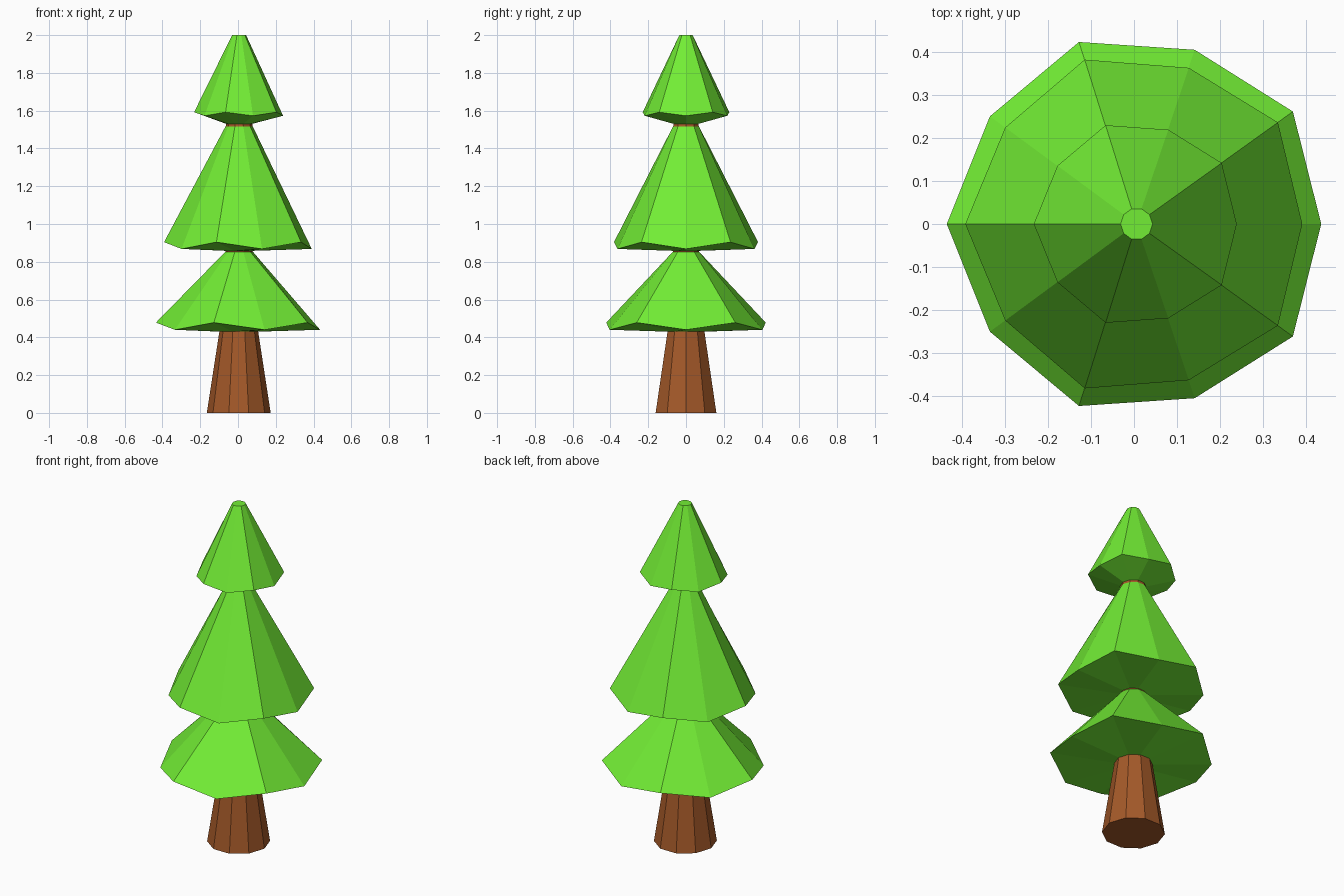
import bpy, bmesh
from math import cos, sin, pi

if "Cube" in bpy.data.objects:
    bpy.data.objects.remove(bpy.data.objects["Cube"])

SIDES = 10


def material(name, color):
    m = bpy.data.materials.new(name)
    m.diffuse_color = (*color, 1)
    m.use_nodes = True
    m.node_tree.nodes["Principled BSDF"].inputs["Base Color"].default_value = m.diffuse_color
    return m


BARK = material("bark", (0.37, 0.10, 0.022))
NEEDLES = material("needles", (0.17, 0.85, 0.035))


def lathe(name, rings, mat):
    """Stack ten-sided rings; each is (even radius, even z, odd radius, odd z, centre x)."""
    bm = bmesh.new()
    loops = []
    for r0, z0, r1, z1, cx in rings:
        loop = []
        for i in range(SIDES):
            r, z = ((r0, z0), (r1, z1))[i % 2]
            a = 2 * pi * i / SIDES
            loop.append(bm.verts.new((cx + r * cos(a), r * sin(a), z)))
        loops.append(loop)
    for lo, hi in zip(loops, loops[1:]):
        for i in range(SIDES):
            j = (i + 1) % SIDES
            bm.faces.new((lo[i], lo[j], hi[j], hi[i]))
    bm.faces.new(loops[0][::-1])
    bm.faces.new(loops[-1])
    bmesh.ops.recalc_face_normals(bm, faces=bm.faces)
    mesh = bpy.data.meshes.new(name)
    bm.to_mesh(mesh)
    bm.free()
    mesh.materials.append(mat)
    obj = bpy.data.objects.new(name, mesh)
    bpy.context.collection.objects.link(obj)


def ring(r, z, cx=0.006):
    return (r, z, r, z, cx)


# Trunk and the short bark necks showing between tiers
lathe("trunk", [ring(0.169, 0, 0.004), ring(0.102, 0.435, 0.004)], BARK)
lathe("lower_neck", [ring(0.073, 0.845), ring(0.071, 0.865)], BARK)
lathe("upper_neck", [ring(0.072, 1.51), ring(0.068, 1.54)], BARK)

# Foliage tiers: sloped underside, zigzag rim, tapered top
lathe("lower_foliage", [ring(0.10, 0.43), (0.425, 0.44, 0.444, 0.478, 0.0095),
                        ring(0.073, 0.853)], NEEDLES)
lathe("middle_foliage", [ring(0.07, 0.858), (0.381, 0.868, 0.401, 0.904, 0.0095),
                         ring(0.073, 1.515)], NEEDLES)
lathe("top_foliage", [ring(0.068, 1.53), (0.23, 1.573, 0.241, 1.592, 0.0085),
                      ring(0.037, 2.0)], NEEDLES)
